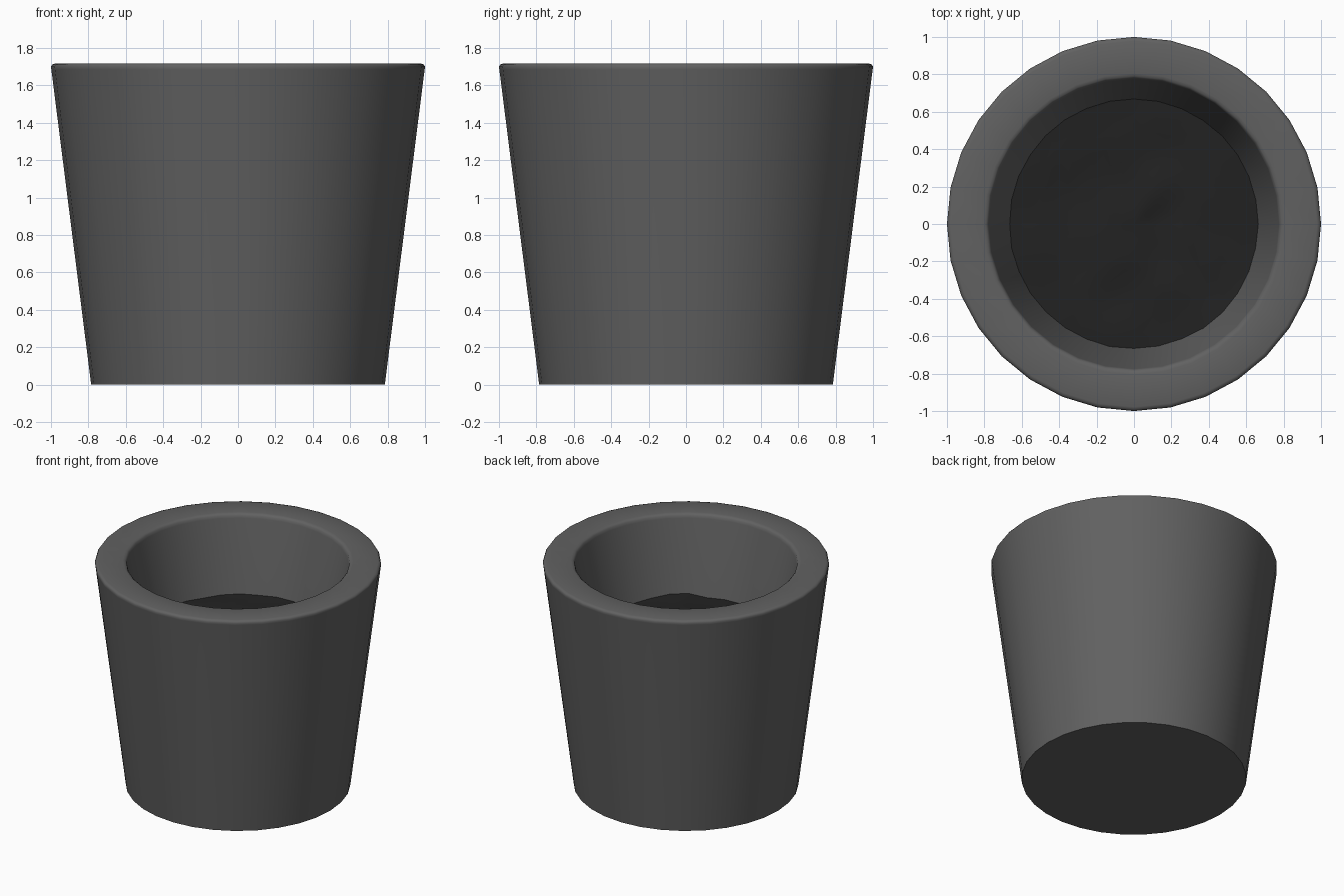
import bpy, bmesh, math
from mathutils import Vector, noise

if "Cube" in bpy.data.objects:
    bpy.data.objects.remove(bpy.data.objects["Cube"])

SEG = 32


def material(name, rgb):
    m = bpy.data.materials.new(name)
    m.diffuse_color = (*rgb, 1)
    m.use_nodes = True
    m.node_tree.nodes["Principled BSDF"].inputs["Base Color"].default_value = m.diffuse_color
    return m


def lathe(name, profile, mat, height=None):
    """Spin (radius, z) points; radius 0 makes a closing pole."""
    bm = bmesh.new()
    rings = []
    for r, z in profile:
        pts = [(0, 0)] if r == 0 else [
            (r * math.cos(2 * math.pi * i / SEG), r * math.sin(2 * math.pi * i / SEG))
            for i in range(SEG)]
        rings.append([bm.verts.new((x, y, z + (height(x, y) if height else 0))) for x, y in pts])
    for a, b in zip(rings, rings[1:]):
        for i in range(SEG):
            j = (i + 1) % SEG
            quad = [a[i % len(a)], a[j % len(a)], b[j % len(b)], b[i % len(b)]]
            bm.faces.new(list(dict.fromkeys(quad)))
    bmesh.ops.recalc_face_normals(bm, faces=bm.faces)
    mesh = bpy.data.meshes.new(name)
    bm.to_mesh(mesh)
    bm.free()
    mesh.materials.append(mat)
    ob = bpy.data.objects.new(name, mesh)
    bpy.context.collection.objects.link(ob)
    bpy.ops.object.select_all(action='DESELECT')
    ob.select_set(True)
    bpy.context.view_layer.objects.active = ob
    bpy.ops.object.shade_smooth_by_angle(angle=math.radians(50))
    return ob


# Tapered pot with a rounded rim and thick wall
lathe("pot", [
    (0, 0), (0.785, 0), (0.998, 1.685), (1.0, 1.70), (0.993, 1.712), (0.978, 1.717),
    (0.805, 1.717), (0.79, 1.713), (0.78, 1.704), (0.775, 1.685),
    (0.655, 1.08), (0, 1.08)], material("dark grey clay", (0.12, 0.12, 0.12)))


# Lumpy soil filling the pot
def lumps(x, y):
    return 0.03 * noise.noise(Vector((x * 5, y * 5, 3.7)))


soil = lathe("soil", [(0.67 * (1 - k / 8), 1.14) for k in range(9)],
             material("black soil", (0.016, 0.016, 0.016)), lumps)
if soil.data.polygons[0].normal.z < 0:
    soil.data.flip_normals()
